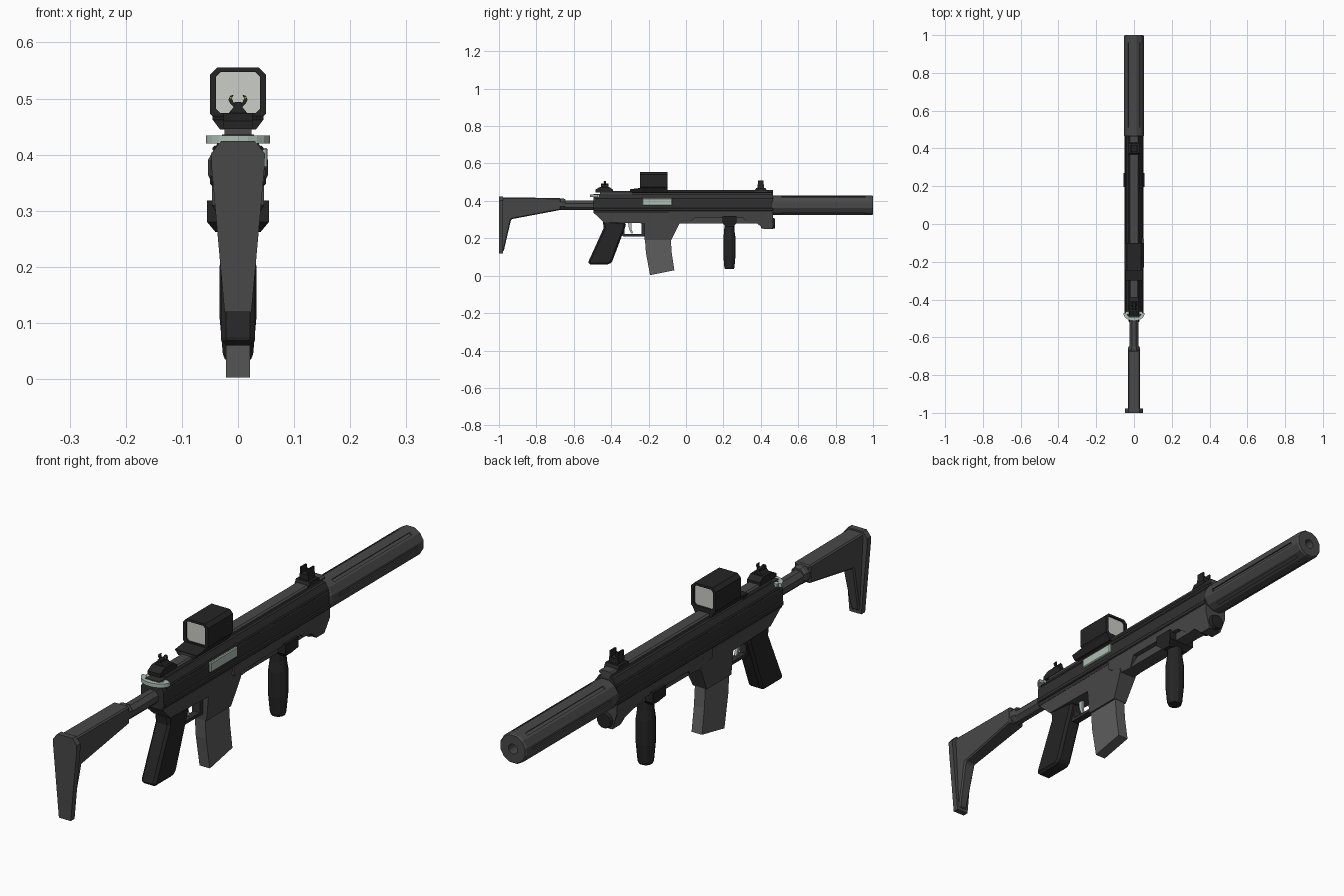
import bpy, bmesh, math
from mathutils import Vector, Matrix

if "Cube" in bpy.data.objects:
    bpy.data.objects.remove(bpy.data.objects["Cube"])


def mat(name, r, g, b):
    m = bpy.data.materials.new(name)
    m.diffuse_color = (r, g, b, 1)
    m.use_nodes = True
    m.node_tree.nodes["Principled BSDF"].inputs["Base Color"].default_value = m.diffuse_color
    return m


BLACK = mat("black", .018, .018, .018)
DARK = mat("dark", .03, .03, .03)
GREY = mat("grey", .065, .065, .065)
MID = mat("mid_grey", .11, .11, .11)
PALE = mat("pale_metal", .42, .52, .46)
GLASS = mat("glass", .6, .61, .57)
GREEN = mat("green_dot", .25, .5, .08)


def finish(name, bm, m):
    bmesh.ops.recalc_face_normals(bm, faces=bm.faces)
    me = bpy.data.meshes.new(name)
    bm.to_mesh(me)
    bm.free()
    me.materials.append(m)
    ob = bpy.data.objects.new(name, me)
    bpy.context.collection.objects.link(ob)
    return ob


def loft(name, rings, m, closed=False):
    """Skin between equal-length rings of points; cap the ends unless closed."""
    bm = bmesh.new()
    vs = [[bm.verts.new(p) for p in r] for r in rings]
    n = len(vs[0])
    pairs = list(zip(vs, vs[1:])) + ([(vs[-1], vs[0])] if closed else [])
    for a, b in pairs:
        for i in range(n):
            j = (i + 1) % n
            bm.faces.new((a[i], a[j], b[j], b[i]))
    if not closed:
        bm.faces.new(vs[0])
        bm.faces.new(vs[-1])
    return finish(name, bm, m)


def side(name, pts, w, m, bevel=0, x=0):
    """Side (y, z[, half width]) profile spread symmetrically across x."""
    ob = loft(name, [[(x + s * (p[2] if len(p) > 2 else w), p[0], p[1]) for p in pts]
                     for s in (-1, 1)], m)
    if bevel:
        mod = ob.modifiers.new("bevel", "BEVEL")
        mod.width, mod.segments, mod.limit_method = bevel, 1, "ANGLE"
        mod.angle_limit = math.radians(40)
    return ob


def box(name, x, y0, y1, z0, z1, m, bevel=0, cx=0):
    return side(name, [(y0, z0), (y1, z0), (y1, z1), (y0, z1)], x, m, bevel, cx)


def section(name, half, y0, y1, m):
    """Mirrored (x, z) cross-section pulled along y."""
    full = half + [(-x, z) for x, z in reversed(half)]
    return loft(name, [[(x, y, z) for x, z in full] for y in (y0, y1)], m)


def lathe(name, prof, centre, axis, m, n=12):
    """Rings of (position, radius) along y or z."""
    rings = []
    for t, r in prof:
        ring = []
        for i in range(n):
            a = 2 * math.pi * (i + .5) / n
            u, v = r * math.cos(a), r * math.sin(a)
            ring.append((centre[0] + u, t, centre[1] + v) if axis == "y"
                        else (centre[0] + u, centre[1] + v, t))
        rings.append(ring)
    return loft(name, rings, m)


# Suppressor with six flutes and a bore
supp = lathe("suppressor", [(.46, .05), (.47, .055), (.994, .055), (1, .051)], (0, .377), "y", GREY)
bm = bmesh.new()
for i in range(6):
    rot = Matrix.Translation((0, .735, .377)) @ Matrix.Rotation(i * math.pi / 3, 4, "Y")
    bmesh.ops.create_cube(bm, size=1, matrix=rot @ Matrix.Translation((.055, 0, 0))
                          @ Matrix.Diagonal((.014, .45, .012, 1)))
bmesh.ops.create_cone(bm, cap_ends=True, segments=12, radius1=.018, radius2=.018, depth=.2,
                      matrix=Matrix.Translation((0, 1, .377)) @ Matrix.Rotation(math.pi / 2, 4, "X"))
cut = finish("flute_cutter", bm, GREY)
cut.hide_render = True
cut.hide_set(True)
mod = supp.modifiers.new("flutes", "BOOLEAN")
mod.operation, mod.object, mod.solver = "DIFFERENCE", cut, "EXACT"

# Upper receiver, side ridges and top rail
section("upper_receiver", [(.041, .335), (.045, .352), (.045, .405), (.028, .436)], -.495, .465, DARK)
for s in (-1, 1):
    box("side_ridge", .004, -.495, .465, .345, .362, DARK, .003, s * .046)
    box("upper_ridge", .004, -.48, .465, .405, .416, DARK, .003, s * .041)
section("top_rail", [(.018, .43), (.018, .443), (.026, .447), (.026, .453), (.02, .458)], -.30, .465, GREY)
section("rear_rail", [(.024, .43), (.024, .447), (.018, .452)], -.46, -.29, GREY)
box("ejection_port", .006, -.232, -.075, .376, .412, PALE, .003, .047)

# Lower receiver with magazine well
side("lower_receiver", [(-.495, .35, .04), (-.495, .338, .04), (-.44, .285, .034), (-.222, .28, .036),
                        (-.222, .19, .028), (-.08, .19, .028), (-.035, .28, .036), (-.035, .35, .042)],
     .04, GREY)
side("magazine", [(-.22, .2), (-.214, .12), (-.192, .003), (-.062, .029), (-.076, .12), (-.082, .2)],
     .021, MID)

# Handguard: chamfered shell, underside strip and raised nose
side("handguard", [(-.09, .35), (-.09, .31), (-.035, .28, .03), (.01, .28, .026), (.05, .31, .045),
                   (.30, .31, .045), (.34, .28, .026), (.38, .28, .03), (.415, .25, .026),
                   (.462, .25, .026), (.465, .31), (.465, .35)], .046, GREY)
box("handguard_underside", .026, -.03, .38, .28, .32, GREY)
lathe("front_lamp", [(.40, .027), (.465, .03), (.476, .027)], (0, .28), "y", BLACK)

# Vertical foregrip on a clamp
side("foregrip_mount", [(.195, .318), (.195, .28), (.215, .262, .04), (.25, .262, .04), (.27, .28), (.27, .318)],
     .055, BLACK)
lathe("foregrip", [(.035, .024), (.045, .028), (.11, .034), (.20, .034), (.235, .029), (.27, .028)],
      (0, .232), "z", BLACK)

# Pistol grip
side("pistol_grip", [(-.445, .295), (-.32, .285), (-.325, .26), (-.395, .075), (-.412, .06),
                     (-.52, .06), (-.522, .075), (-.44, .255)], .03, BLACK, .009)

# Trigger guard and trigger
side("guard_bottom", [(-.345, .222), (-.336, .211), (-.22, .211), (-.22, .222)], .013, DARK)
box("guard_back", .013, -.348, -.328, .216, .285, DARK)
box("guard_front", .013, -.238, -.22, .211, .285, DARK)
side("trigger", [(-.31, .285), (-.29, .285), (-.292, .25), (-.283, .228), (-.292, .226), (-.305, .25)], .005, PALE)

# Charging handle: flat half ring behind the receiver
rings = []
for i in range(11):
    a = math.pi * (1 + i / 10)
    c, s = math.cos(a), math.sin(a)
    rings.append([(r * c, -.47 + k * s, z) for r, k, z in
                  ((.057, .043, .42), (.057, .043, .434), (.04, .026, .434), (.04, .026, .42))])
loft("charging_handle", rings, PALE)
box("charging_handle_bar", .045, -.478, -.462, .421, .433, PALE)

# Stock: tube, wedge body, butt arm and plate
lathe("stock_tube", [(-.70, .027), (-.49, .027)], (0, .376), "y", GREY, 8)
lathe("stock_collar", [(-.70, .033), (-.655, .033), (-.645, .028)], (0, .382), "y", GREY, 8)
side("stock_body", [(-.985, .418), (-.67, .416), (-.67, .352), (-.935, .302, .024), (-.975, .13, .017),
                    (-.985, .13, .017)], .032, GREY, .008)
plate = [(.03, .424), (.048, .402), (.047, .375), (.024, .12)]
section("butt_plate", plate, -1, -.978, GREY)


# Optic: hollow chamfered hood with glass and base
def octagon(y, w, z0, z1, c):
    return [(-w + c, y, z0), (w - c, y, z0), (w, y, z0 + c), (w, y, z1 - c),
            (w - c, y, z1), (-w + c, y, z1), (-w, y, z1 - c), (-w, y, z0 + c)]


loft("optic_hood", [octagon(-.245, .05, .46, .555, .013), octagon(-.10, .05, .46, .555, .013),
                    octagon(-.10, .039, .474, .547, .008), octagon(-.245, .039, .474, .547, .008)],
     BLACK, closed=True)
for name, y in (("rear_glass", -.238), ("front_glass", -.112)):
    loft(name, [octagon(y, .04, .473, .548, .008), octagon(y + .005, .04, .473, .548, .008)], GLASS)
side("optic_base", [(-.30, .445, .032), (-.10, .445, .032), (-.10, .47), (-.24, .47), (-.30, .462)], .045, BLACK)

# Rear sight: stepped base, post, two horns with green dots
side("rear_sight_base", [(-.485, .446), (-.39, .446), (-.39, .46), (-.41, .474), (-.46, .474), (-.485, .46)],
     .026, BLACK)
loft("rear_sight_post", [[(s * w, y, z) for s, y in ((-1, -.455), (1, -.455), (1, -.415), (-1, -.415))]
                         for w, z in ((.02, .47), (.006, .487), (.006, .494))], BLACK)
for s in (-1, 1):
    path = [(.003, .486), (.011, .493), (.014, .5), (.011, .507)]
    loft("rear_sight_horn", [[(s * (x - .003), -.438, z), (s * (x + .003), -.438, z - .002),
                              (s * (x + .003), -.428, z - .002), (s * (x - .003), -.428, z)]
                             for x, z in path], BLACK)
    box("rear_sight_dot", .002, -.441, -.437, .499, .504, GREEN, 0, s * .013)

# Front sight: base, ears and blade
side("front_sight_base", [(.365, .452), (.435, .452), (.425, .468), (.375, .468)], .028, BLACK)
box("front_sight_body", .018, .382, .418, .465, .488, BLACK)
for s in (-1, 1):
    box("front_sight_ear", .003, .385, .415, .486, .51, BLACK, 0, s * .015)
box("front_sight_blade", .003, .396, .404, .486, .503, BLACK)
